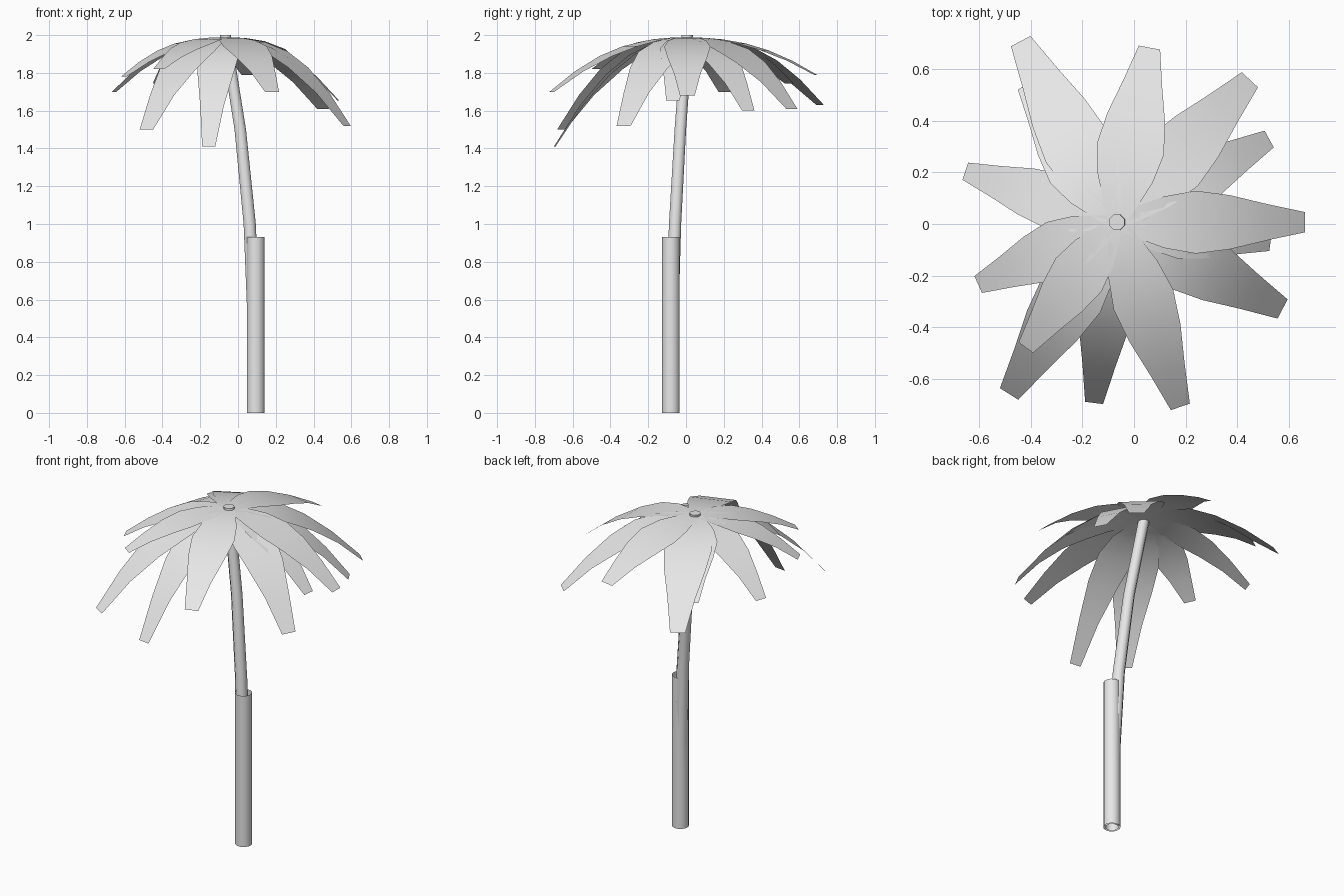
import bpy, bmesh, math
from mathutils import Vector

old = bpy.data.objects.get("Cube")
if old:
    bpy.data.objects.remove(old, do_unlink=True)

grey = bpy.data.materials.new("pale_grey")
grey.use_nodes = True
colour = (0.8, 0.8, 0.8, 1)
grey.diffuse_color = colour
grey.node_tree.nodes["Principled BSDF"].inputs["Base Color"].default_value = colour


def finish(bm, name):
    """Turn a bmesh into a smooth shaded object."""
    for f in bm.faces:
        f.smooth = True
    mesh = bpy.data.meshes.new(name)
    bm.to_mesh(mesh)
    bm.free()
    mesh.materials.append(grey)
    obj = bpy.data.objects.new(name, mesh)
    bpy.context.collection.objects.link(obj)
    return obj


def tube(name, path, radii, sides=8, cap=False):
    """Stack rings along an upright path, open below."""
    bm = bmesh.new()
    rings = []
    for centre, r in zip(path, radii):
        angles = [math.tau * (i + 0.5) / sides for i in range(sides)]
        rings.append([bm.verts.new(Vector(centre) + Vector((r * math.cos(a), r * math.sin(a), 0)))
                      for a in angles])
    for low, high in zip(rings, rings[1:]):
        for i in range(sides):
            j = (i + 1) % sides
            bm.faces.new((low[i], low[j], high[j], high[i]))
    if cap:
        top = bm.faces.new(rings[-1])
        bmesh.ops.split_edges(bm, edges=top.edges[:])
    return finish(bm, name)


# Straight post around the foot of the trunk
tube("lower_post", [(0.094, -0.08, 0), (0.094, -0.08, 0.93)], [0.048, 0.048], sides=12)

# Leaning trunk, its flat top showing among the leaves
tube("leaning_trunk",
     [(0.094, -0.08, 0), (0.083, -0.073, 0.5), (0.062, -0.058, 1.0),
      (0.012, -0.03, 1.5), (-0.067, 0.007, 2.0)],
     [0.038, 0.036, 0.035, 0.033, 0.032], cap=True)

# Leaf outline: distance along the leaf, half width
OUTLINE = [(0, 0.03), (0.12, 0.065), (0.25, 0.1), (0.42, 0.122),
           (0.6, 0.105), (0.8, 0.07), (1, 0.039)]
HUB = Vector((-0.067, 0.007, 1.988))


def leaf(name, tip, scale):
    """Thin drooping blade from the crown to its blunt tip."""
    bm = bmesh.new()
    reach = Vector(tip) - HUB
    flat = Vector((reach.x, reach.y, 0))
    side = Vector((-flat.y, flat.x, 0)).normalized()
    rows = []
    for t, w in OUTLINE:
        mid = HUB + flat * t + Vector((0, 0, reach.z * t ** 2.1))
        rows.append([bm.verts.new(mid + side * w * scale * s) for s in (-1, 0, 1)])
    for a, b in zip(rows, rows[1:]):
        for i in range(2):
            bm.faces.new((a[i], b[i], b[i + 1], a[i + 1]))
    return finish(bm, name)


# Crown: tip position and width of each leaf
LEAVES = [
    ((0.06, 0.685, 1.79), 1.08), ((0.45, 0.56, 1.61), 1.1),
    ((0.525, 0.33, 1.6), 0.95), ((0.665, 0.007, 1.68), 1.0),
    ((0.53, -0.07, 1.655), 0.9), ((0.577, -0.33, 1.52), 1.08),
    ((0.18, -0.71, 1.7), 1.0), ((-0.155, -0.695, 1.41), 0.9),
    ((-0.485, -0.66, 1.5), 1.08), ((-0.42, -0.48, 1.82), 0.9),
    ((-0.605, -0.235, 1.78), 0.92), ((-0.655, 0.205, 1.7), 0.9),
    ((-0.44, 0.71, 1.63), 1.1), ((-0.415, 0.545, 1.745), 1.1),
]
for n, (tip, scale) in enumerate(LEAVES, 1):
    leaf(f"palm_leaf_{n:02d}", tip, scale)
